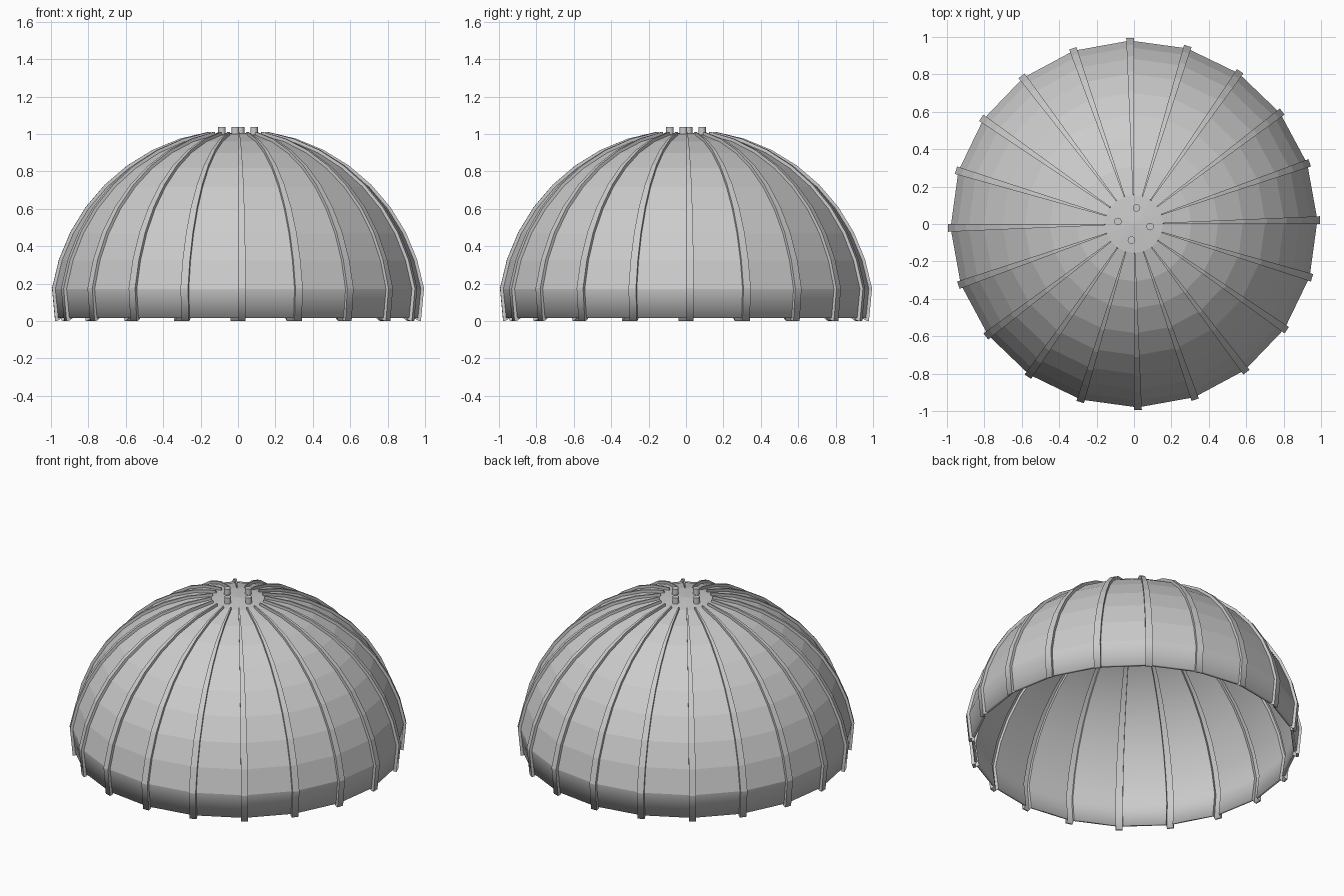
import bpy, bmesh
from math import sin, cos, radians

if "Cube" in bpy.data.objects:
    bpy.data.objects.remove(bpy.data.objects["Cube"])

RIBS = 20
RIB_ANGLE = 2.4      # angular width of each rib, degrees
RIB_H = 0.017        # rib height above the panels
R, T, Z0 = 0.99, 0.014, 0.017

# Profile rows: (radius, z, rib offset in r, rib offset in z)
def arc_row(k, rad, h=RIB_H):
    a = radians(9 * k)
    return (rad * cos(a), Z0 + rad * sin(a), h * cos(a), h * sin(a))

outer = [arc_row(k, R) for k in range(9, 0, -1)]
lip = [(0.962, 0.017, 0.016, -0.017), (0.944, 0.015, 0.018, -0.013)]
inner = [arc_row(k, R - T) for k in range(1, 10)]
rows = outer + lip + inner

# Dome shell: panels with hollow raised ribs between them
bm = bmesh.new()
columns = [(i * 360 / RIBS + da, up) for i in range(RIBS)
           for da, up in ((0, 0), (0, 1), (RIB_ANGLE, 1), (RIB_ANGLE, 0))]
grid = []
for r, z, dr, dz in rows:
    ring = []
    for ang, up in columns:
        a, rr = radians(ang), r + up * dr
        ring.append(bm.verts.new((rr * cos(a), rr * sin(a), z + up * dz)))
    grid.append(ring)
n = len(columns)
for j in range(len(rows) - 1):
    for i in range(n):
        f = bm.faces.new((grid[j][i], grid[j + 1][i],
                          grid[j + 1][(i + 1) % n], grid[j][(i + 1) % n]))
        f.smooth = j >= len(outer) - 1
    # the columns are the crisp rib corners
    for i in range(n):
        bm.edges.get((grid[j][i], grid[j + 1][i])).smooth = False

# Crown caps: shallow fans on the outside and inside, with closed rib ends
for ring, z in ((grid[0], Z0 + R), (grid[-1], Z0 + R - T)):
    apex = bm.verts.new((0, 0, z))
    base = [v for v, (_, up) in zip(ring, columns) if not up]
    for i, v in enumerate(base):
        bm.faces.new((apex, v, base[(i + 1) % len(base)]))
    for i in range(RIBS):
        bm.faces.new(ring[4 * i:4 * i + 4])
bmesh.ops.recalc_face_normals(bm, faces=bm.faces)
mesh = bpy.data.meshes.new("dome_shell")
bm.to_mesh(mesh)
bm.free()
bpy.context.collection.objects.link(bpy.data.objects.new("dome_shell", mesh))

# Four small studs on the crown
for i in range(4):
    a = radians(-9 + 90 * i)
    bpy.ops.mesh.primitive_cylinder_add(vertices=16, radius=0.02, depth=0.045,
                                        location=(0.087 * cos(a), 0.087 * sin(a), 1.0155))
    bpy.context.object.name = f"crown_stud_{i + 1}"
    bpy.ops.object.shade_smooth_by_angle()
